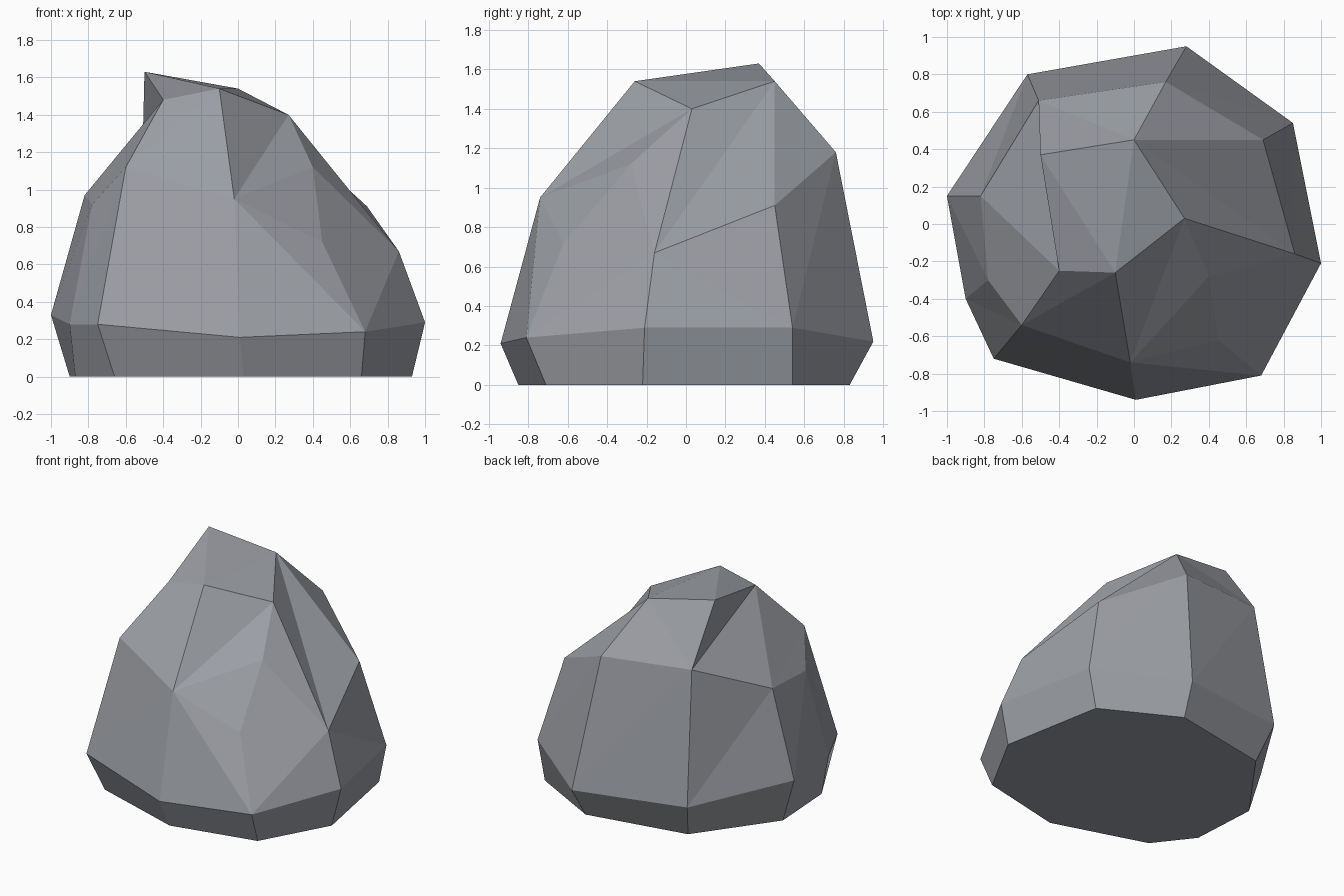
import bpy, bmesh

if "Cube" in bpy.data.objects:
    bpy.data.objects.remove(bpy.data.objects["Cube"])

# Outlines of the boulder, counter-clockwise from the right-hand side
foot = [(0.93, -0.22), (0.79, 0.54), (0.25, 0.83), (-0.50, 0.69), (-0.90, 0.14),
        (-0.87, -0.36), (-0.66, -0.63), (0.03, -0.85), (0.66, -0.71)]
belly = [(1.0, -0.21, 0.29), (0.85, 0.54, 0.29), (0.28, 0.95, 0.22),
         (-0.57, 0.80, 0.26), (-1.0, 0.15, 0.33), (-0.90, -0.40, 0.28),
         (-0.75, -0.72, 0.28), (0.01, -0.94, 0.21), (0.68, -0.81, 0.24)]
shoulder = [(0.86, -0.16, 0.67), (0.69, 0.45, 0.91), (0.17, 0.76, 1.18),
            (-0.51, 0.66, 1.22), (-0.82, 0.15, 0.97), (-0.78, -0.30, 0.92),
            (-0.60, -0.54, 1.12), (-0.02, -0.74, 0.95), (0.45, -0.62, 0.72)]
# Corners of the crown: peak, left, front, right, back and a bump on the slope
crown = {"P": (-0.50, 0.37, 1.63), "L": (-0.40, -0.25, 1.48),
         "F": (-0.10, -0.26, 1.54), "R": (0.27, 0.03, 1.40),
         "B": (0.0, 0.45, 1.54), "N": (0.40, -0.28, 1.12)}
# Crown facets: digits are shoulder corners, letters are crown corners
facets = ("01B 12B 0BR 23B 3PB 3LP 34L 46L 456 67F 6FL 7RF "
          "7NR 78N 80N N0R PLF PFB FRB").split()

bm = bmesh.new()
low = [bm.verts.new((x, y, 0)) for x, y in foot]
mid = [bm.verts.new(p) for p in belly]
high = [bm.verts.new(p) for p in shoulder]
corner = {k: bm.verts.new(p) for k, p in crown.items()}
corner.update({str(i): v for i, v in enumerate(high)})

# Underside, tapered foot and flanks
n = len(low)
bm.faces.new(low[::-1])
for i in range(n):
    j = (i + 1) % n
    bm.faces.new((low[i], low[j], mid[j], mid[i]))
    if i in (0, 7):
        bm.faces.new((mid[i], mid[j], high[i]))
        bm.faces.new((mid[j], high[j], high[i]))
    else:
        bm.faces.new((mid[i], mid[j], high[j]))
        bm.faces.new((mid[i], high[j], high[i]))

# Crown
for f in facets:
    bm.faces.new([corner[c] for c in f])
bmesh.ops.recalc_face_normals(bm, faces=bm.faces)

mesh = bpy.data.meshes.new("boulder")
bm.to_mesh(mesh)
bm.free()
stone = bpy.data.materials.new("stone_grey")
stone.diffuse_color = (0.33, 0.345, 0.375, 1)
stone.use_nodes = True
stone.node_tree.nodes["Principled BSDF"].inputs["Base Color"].default_value = stone.diffuse_color
mesh.materials.append(stone)
boulder = bpy.data.objects.new("boulder", mesh)
bpy.context.collection.objects.link(boulder)
